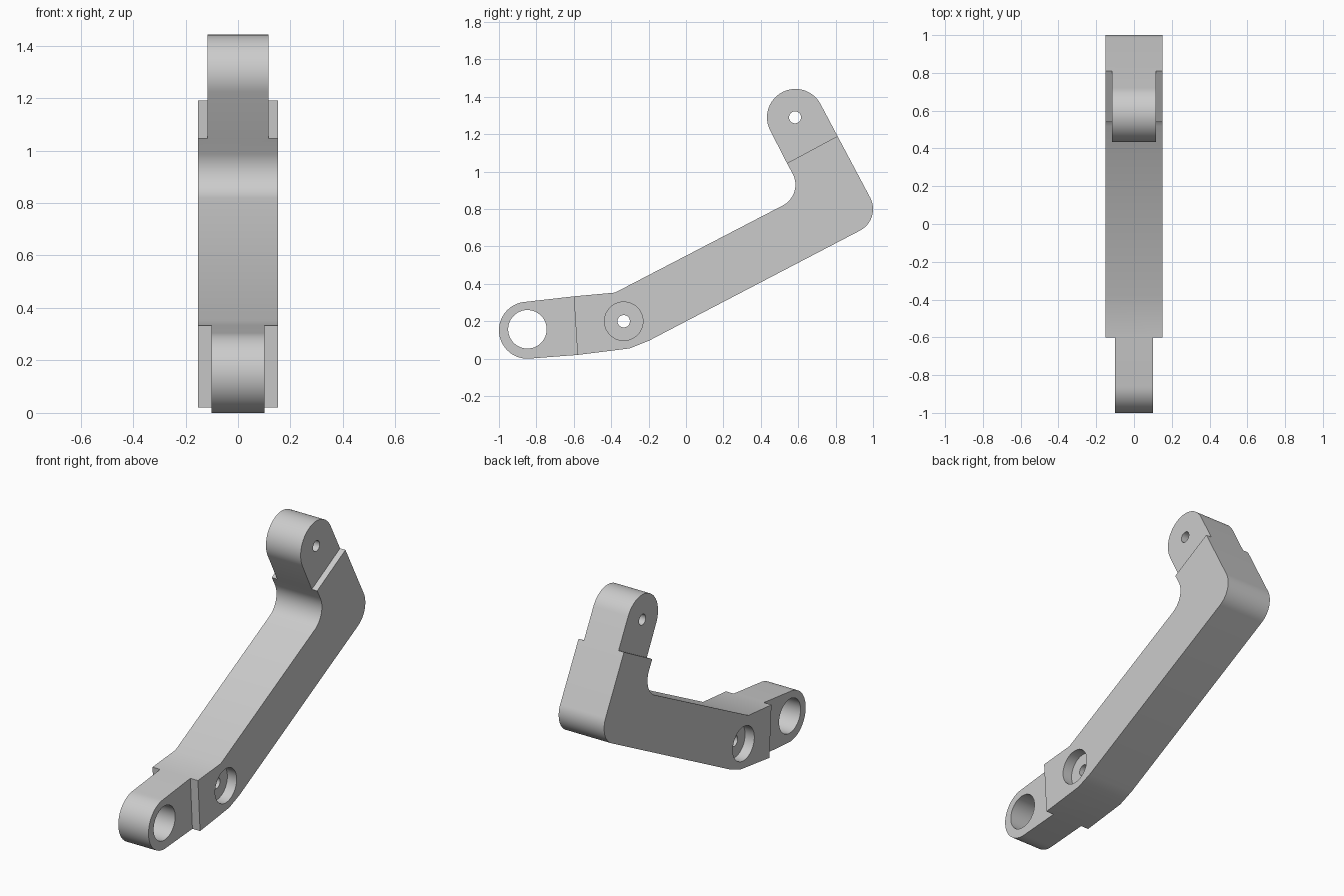
import bpy, bmesh
from math import cos, sin, radians

cube = bpy.data.objects.get("Cube")
if cube:
    bpy.data.objects.remove(cube, do_unlink=True)

grey = bpy.data.materials.new("plain_grey")
grey.use_nodes = True
GREY = (0.6, 0.6, 0.6, 1)
grey.diffuse_color = GREY
grey.node_tree.nodes["Principled BSDF"].inputs["Base Color"].default_value = GREY


def arc(cy, cz, r, a0, a1, n=16):
    """Points (y, z) along an arc, angles in degrees."""
    return [(cy + r * cos(radians(a0 + (a1 - a0) * i / n)),
             cz + r * sin(radians(a0 + (a1 - a0) * i / n))) for i in range(n + 1)]


def slab(name, profile, x0, x1):
    """Side profile extruded across x."""
    bm = bmesh.new()
    face = bm.faces.new([bm.verts.new((x0, y, z)) for y, z in profile])
    out = bmesh.ops.extrude_face_region(bm, geom=[face])
    verts = [v for v in out["geom"] if isinstance(v, bmesh.types.BMVert)]
    bmesh.ops.translate(bm, verts=verts, vec=(x1 - x0, 0, 0))
    bmesh.ops.recalc_face_normals(bm, faces=bm.faces)
    mesh = bpy.data.meshes.new(name)
    bm.to_mesh(mesh)
    bm.free()
    mesh.materials.append(grey)
    obj = bpy.data.objects.new(name, mesh)
    bpy.context.collection.objects.link(obj)
    return obj


def combine(target, other, operation):
    """Boolean, applied, with the helper removed."""
    mod = target.modifiers.new("boolean", 'BOOLEAN')
    mod.operation, mod.solver, mod.object = operation, 'EXACT', other
    bpy.ops.object.select_all(action='DESELECT')
    bpy.context.view_layer.objects.active = target
    target.select_set(True)
    bpy.ops.object.modifier_apply(modifier=mod.name)
    bpy.data.objects.remove(other, do_unlink=True)


def drill(target, y, z, r, x0=-0.3, x1=0.3):
    cutter = slab("hole_cutter", arc(y, z, r, 0, 352.5, 47), x0, x1)
    cutter.hide_render = True
    combine(target, cutter, 'DIFFERENCE')


# Wide bent arm with rounded elbow
arm = slab("bent_arm", [(-0.60, 0.333), (-0.38, 0.353)]
           + arc(0.46, 0.93, 0.125, -62.5, 27.5)
           + [(0.54, 1.045), (0.81, 1.19)]
           + arc(0.87, 0.80, 0.13, 27.5, -62.5)
           + [(-0.20, 0.095), (-0.30, 0.055), (-0.58, 0.02)], -0.152, 0.152)

# Narrow rounded lugs at both ends, rooted inside the arm
upper = slab("upper_lug", arc(0.585, 1.29, 0.152, 28, 206, 32)
             + [(0.54, 1.045), (0.60, 1.02), (0.80, 1.12), (0.81, 1.19)], -0.116, 0.116)
lower = slab("lower_lug", arc(-0.848, 0.152, 0.152, 95, 273, 32)
             + [(-0.58, 0.02), (-0.54, 0.06), (-0.54, 0.30), (-0.60, 0.333)], -0.101, 0.101)
combine(arm, upper, 'UNION')
combine(arm, lower, 'UNION')

# Pin holes, and the counterbored pivot
drill(arm, 0.583, 1.29, 0.032)
drill(arm, -0.848, 0.157, 0.103)
drill(arm, -0.333, 0.20, 0.033)
for side in (-1, 1):
    drill(arm, -0.333, 0.20, 0.103, *sorted((side * 0.09, side * 0.3)))

bpy.ops.object.select_all(action='DESELECT')
arm.select_set(True)
bpy.context.view_layer.objects.active = arm
bpy.ops.object.shade_smooth_by_angle(angle=radians(25))
